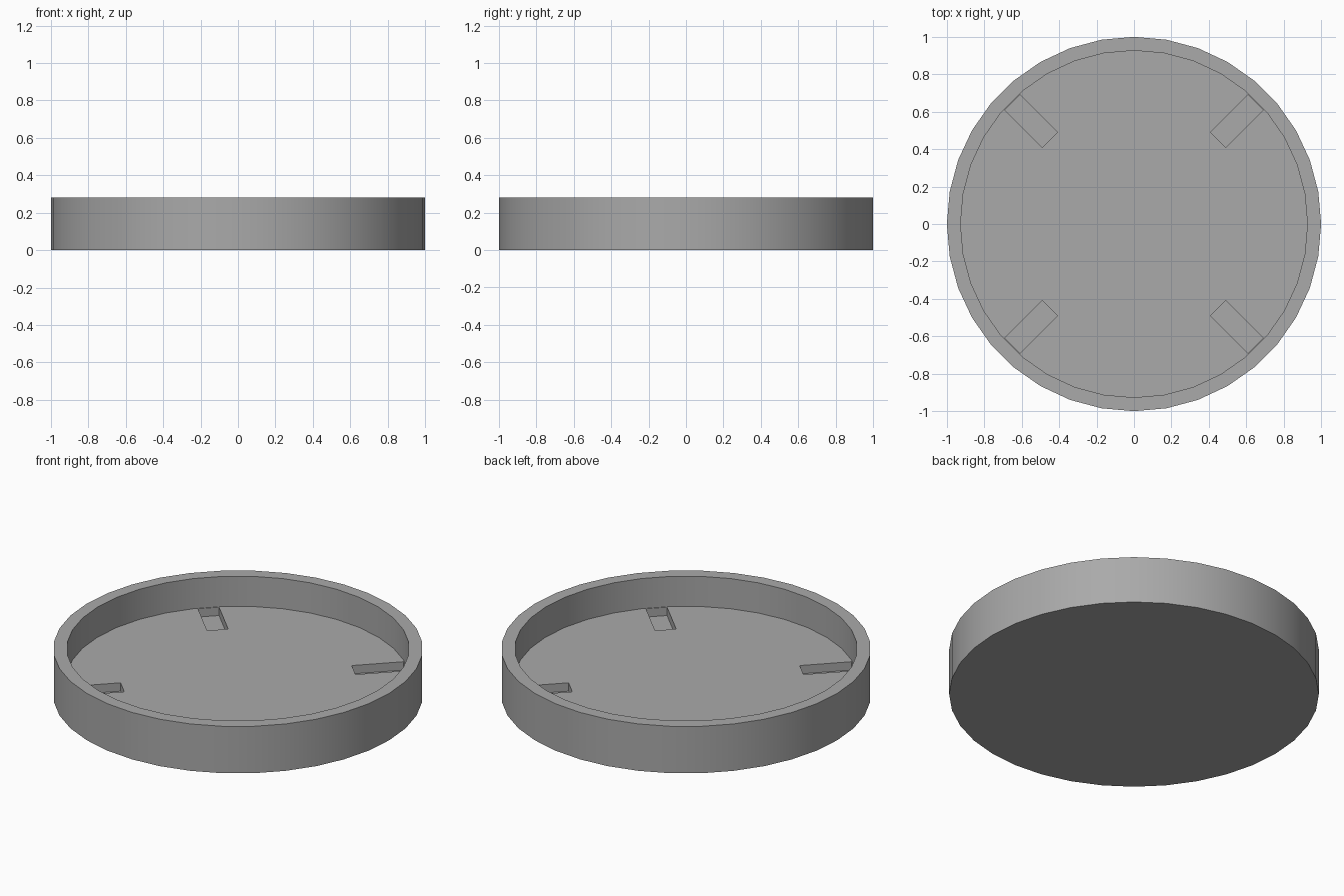
import bpy, bmesh, math
from mathutils import Matrix, Vector

if "Cube" in bpy.data.objects:
    bpy.data.objects.remove(bpy.data.objects["Cube"], do_unlink=True)

SEGMENTS = 36
HEIGHT, FLOOR, SLOT_FLOOR = 0.28, 0.10, 0.05
OUTER, INNER = 1.0, 0.927

grey = bpy.data.materials.new("light grey")
grey.use_nodes = True
colour = (0.4, 0.4, 0.4, 1)
grey.diffuse_color = colour
grey.node_tree.nodes["Principled BSDF"].inputs["Base Color"].default_value = colour


def add_object(name, bm):
    bmesh.ops.recalc_face_normals(bm, faces=bm.faces)
    mesh = bpy.data.meshes.new(name)
    bm.to_mesh(mesh)
    bm.free()
    mesh.materials.append(grey)
    obj = bpy.data.objects.new(name, mesh)
    bpy.context.collection.objects.link(obj)
    return obj


# Round tray: a disc whose top is inset to a rim and pushed down to a floor
bm = bmesh.new()
bmesh.ops.create_cone(bm, cap_ends=True, segments=SEGMENTS, radius1=OUTER,
                      radius2=OUTER, depth=HEIGHT,
                      matrix=Matrix.Translation((0, 0, HEIGHT / 2))
                      @ Matrix.Rotation(math.pi / 2, 4, "Z"))
top = max(bm.faces, key=lambda f: f.calc_center_median().z)
for radius, drop in ((INNER, 0), (INNER, HEIGHT - FLOOR)):
    new = bmesh.ops.extrude_discrete_faces(bm, faces=[top])["faces"]
    top = new[0]
    for v in top.verts:
        flat = Vector((v.co.x, v.co.y, 0)).normalized() * radius
        v.co = (flat.x, flat.y, HEIGHT - drop)
tray = add_object("tray", bm)

# Four radial slots sunk into the floor on the diagonals
bm = bmesh.new()
for i in range(4):
    spin = Matrix.Rotation(math.pi / 4 + i * math.pi / 2, 4, "Z")
    place = Matrix.Translation((0.777, 0, SLOT_FLOOR + 0.05))
    size = Matrix.Diagonal((0.284, 0.116, 0.1, 1))
    bmesh.ops.create_cube(bm, size=1, matrix=spin @ place @ size)
cutter = add_object("slot_cutter", bm)
cutter.hide_render = True
cutter.hide_set(True)

cut = tray.modifiers.new("slots", "BOOLEAN")
cut.operation = "DIFFERENCE"
cut.solver = "EXACT"
cut.object = cutter

# Apply the cut, then smooth the round walls while keeping the corners crisp
bpy.ops.object.select_all(action="DESELECT")
bpy.context.view_layer.objects.active = tray
tray.select_set(True)
bpy.ops.object.modifier_apply(modifier=cut.name)
bpy.data.objects.remove(cutter, do_unlink=True)
bpy.ops.object.shade_smooth_by_angle(angle=math.radians(30))
